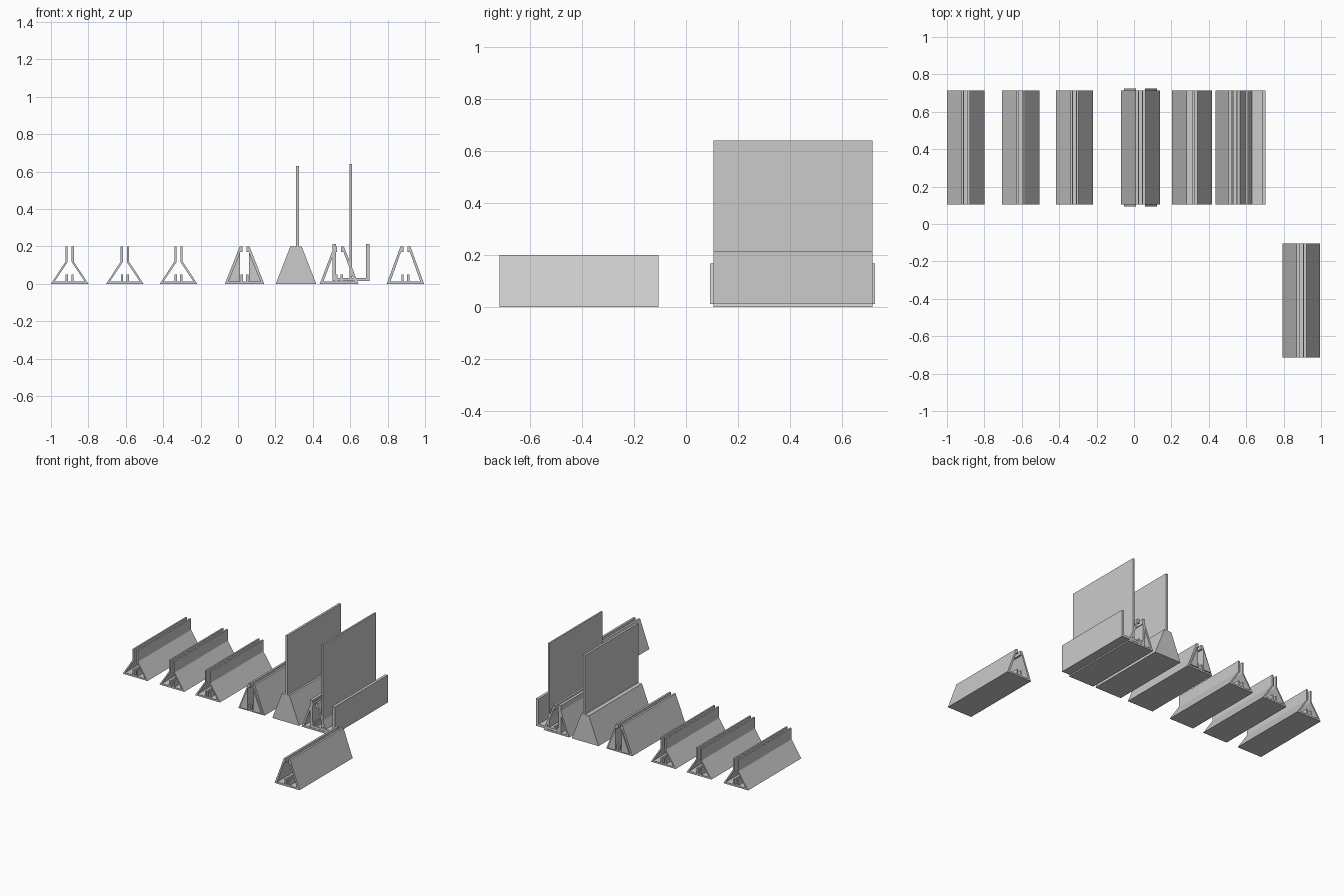
import bpy, bmesh

if "Cube" in bpy.data.objects:
    bpy.data.objects.remove(bpy.data.objects["Cube"])

BACK = (0.105, 0.715)
FRONT = (-0.715, -0.105)


def extrude(name, pts, span=BACK):
    """Extrude an x-z outline along y between the two span values."""
    bm = bmesh.new()
    face = bm.faces.new([bm.verts.new((x, span[0], z)) for x, z in pts])
    ext = bmesh.ops.extrude_face_region(bm, geom=[face])
    verts = [v for v in ext["geom"] if isinstance(v, bmesh.types.BMVert)]
    bmesh.ops.translate(bm, vec=(0, span[1] - span[0], 0), verts=verts)
    bmesh.ops.recalc_face_normals(bm, faces=bm.faces)
    mesh = bpy.data.meshes.new(name)
    bm.to_mesh(mesh)
    bm.free()
    obj = bpy.data.objects.new(name, mesh)
    bpy.context.collection.objects.link(obj)
    return obj


def symmetric(name, half, cx, span=BACK):
    """Mirror a half outline (base centre to slot centre) about x = cx."""
    pts = [(cx + x, z) for x, z in half] + [(cx - x, z) for x, z in reversed(half)]
    return extrude(name, pts, span)


def slab(name, x0, x1, z0, z1, span=BACK):
    return extrude(name, [(x0, z0), (x1, z0), (x1, z1), (x0, z1)], span)


def posts(w):
    # inner base with its small upright retaining rib
    return [(w - 0.02, 0.012), (0.021, 0.012), (0.021, 0.05), (0.009, 0.05), (0.009, 0.012)]


def a_frame(name, cx, w=0.1, span=BACK):
    half = [(w, 0), (0.026, 0.2), (0.011, 0.2), (0.011, 0.17), (0.024, 0.17)] + posts(w)
    return symmetric(name, half, cx, span)


# Three narrow-necked holders
for i, cx in enumerate((-0.9, -0.605, -0.318)):
    half = [(0.1, 0), (0.022, 0.118), (0.022, 0.2), (0.011, 0.2), (0.011, 0.116)]
    symmetric(f"necked_holder_{i + 1}", half + posts(0.1), cx)

# Plain holder at the front right
a_frame("front_holder", 0.895, 0.1, FRONT)

# Holder with two protruding wedge inserts
cx = 0.035
a_frame("wedge_holder", cx, 0.105)
for s, side in ((-1, "left"), (1, "right")):
    extrude(f"{side}_wedge_insert",
            [(cx + s * 0.088, 0.012), (cx + s * 0.024, 0.012), (cx + s * 0.024, 0.168)],
            (BACK[0] - 0.012, BACK[1] + 0.01))

# Filled holder gripping a tall panel
cx = 0.31
symmetric("filled_holder", [(0.108, 0), (0.03, 0.2)], cx)
slab("filled_holder_panel", cx, cx + 0.016, 0.2, 0.63)

# Holder with a U channel and a tall panel
a_frame("channel_holder", 0.54, 0.103)
symmetric("u_channel", [(0.1, 0.014), (0.1, 0.213), (0.08, 0.213), (0.08, 0.031)], 0.604)
slab("channel_panel", 0.597, 0.609, 0.031, 0.64)
